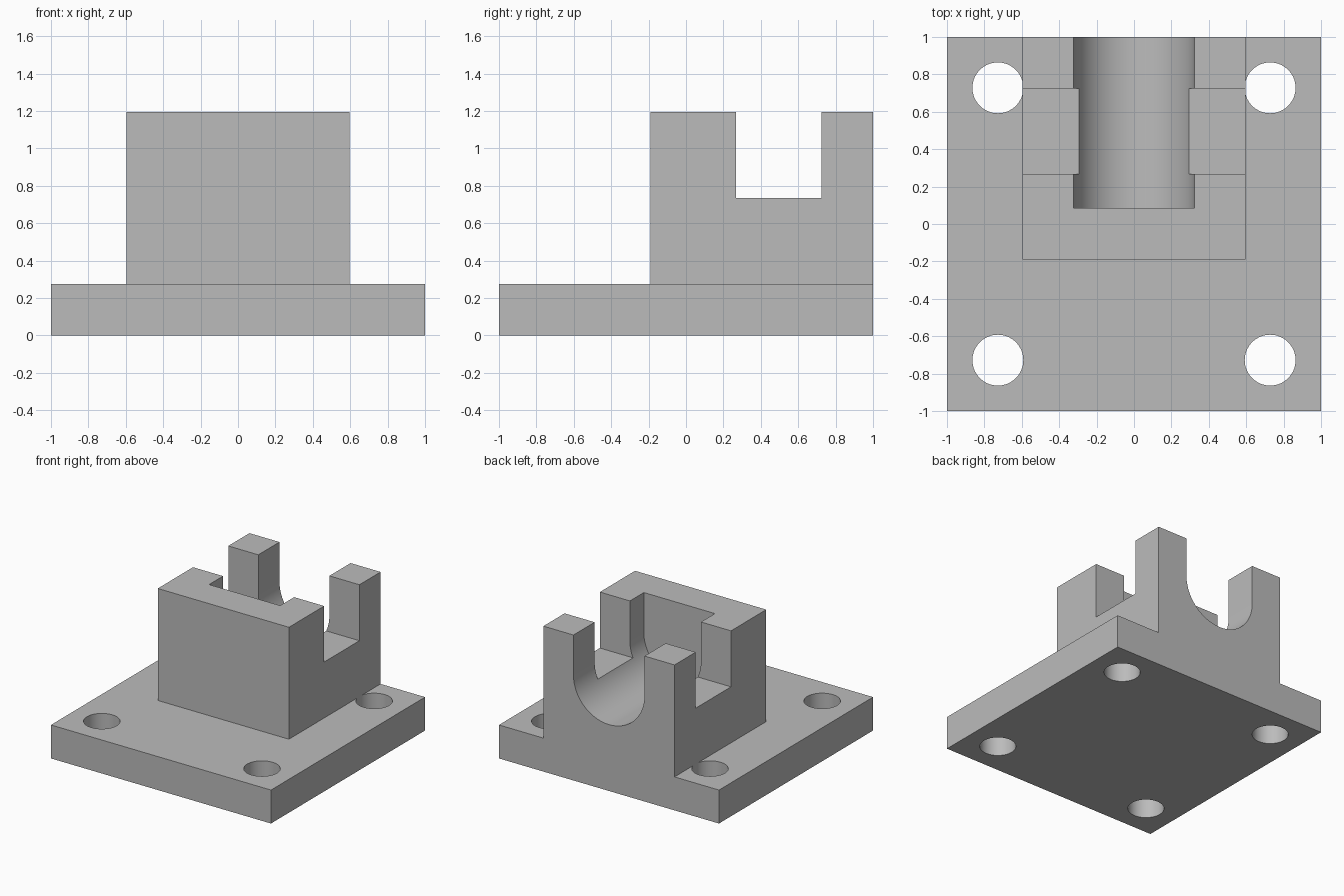
import bpy
import math
from mathutils import Matrix

cube = bpy.data.objects.get("Cube")
if cube:
    bpy.data.objects.remove(cube, do_unlink=True)

import bmesh

BASE_TOP, BLOCK_TOP = 0.275, 1.195

grey = bpy.data.materials.new("plain grey")
grey.use_nodes = True
colour = (0.5, 0.5, 0.5, 1)
grey.diffuse_color = colour
grey.node_tree.nodes["Principled BSDF"].inputs["Base Color"].default_value = colour


def add_object(name, bm):
    bmesh.ops.recalc_face_normals(bm, faces=bm.faces)
    mesh = bpy.data.meshes.new(name)
    bm.to_mesh(mesh)
    bm.free()
    mesh.materials.append(grey)
    obj = bpy.data.objects.new(name, mesh)
    bpy.context.collection.objects.link(obj)
    return obj


def box(name, x, y, z):
    bm = bmesh.new()
    bmesh.ops.create_cube(bm, size=1)
    size = [b - a for a, b in (x, y, z)]
    centre = [(a + b) / 2 for a, b in (x, y, z)]
    bmesh.ops.transform(bm, verts=bm.verts,
                        matrix=Matrix.Translation(centre) @ Matrix.Diagonal((*size, 1)))
    return add_object(name, bm)


def cylinder(name, x, y, radius):
    bm = bmesh.new()
    bmesh.ops.create_cone(bm, cap_ends=True, segments=64, radius1=radius, radius2=radius,
                          depth=2, matrix=Matrix.Translation((x, y, 0)))
    return add_object(name, bm)


def channel(name, radius, centre_z, top, y0, y1):
    # U-shaped profile swept along y
    bm = bmesh.new()
    arc = [math.pi + math.pi * i / 48 for i in range(49)]
    profile = [(radius * math.cos(a), centre_z + radius * math.sin(a)) for a in arc]
    profile += [(radius, top), (-radius, top)]
    face = bm.faces.new([bm.verts.new((x, y0, z)) for x, z in profile])
    swept = bmesh.ops.extrude_face_region(bm, geom=[face])["geom"]
    verts = [v for v in swept if isinstance(v, bmesh.types.BMVert)]
    bmesh.ops.translate(bm, verts=verts, vec=(0, y1 - y0, 0))
    return add_object(name, bm)


def boolean(target, other, operation="DIFFERENCE"):
    mod = target.modifiers.new(other.name, "BOOLEAN")
    mod.operation = operation
    mod.solver = "EXACT"
    mod.object = other
    bpy.context.view_layer.objects.active = target
    bpy.ops.object.modifier_apply(modifier=mod.name)
    bpy.data.objects.remove(other, do_unlink=True)


def smooth(obj):
    bpy.ops.object.select_all(action="DESELECT")
    obj.select_set(True)
    bpy.context.view_layer.objects.active = obj
    bpy.ops.object.shade_smooth_by_angle(angle=math.radians(30))


# Base plate with four bolt holes
base_plate = box("base_plate", (-1, 1), (-1, 1), (0, BASE_TOP))
for sx in (-1, 1):
    for sy in (-1, 1):
        boolean(base_plate, cylinder("bolt_hole", sx * 0.728, sy * 0.728, 0.136))

# Bearing block with a round-bottomed channel and a cross slot
bearing_block = box("bearing_block", (-0.596, 0.596), (-0.19, 1), (BASE_TOP, BLOCK_TOP))
boolean(bearing_block, channel("channel_cutter", 0.323, 0.868, 1.5, 0.086, 1.2))
boolean(bearing_block, box("slot_cutter", (-0.8, 0.8), (0.267, 0.725), (0.735, 1.5)))

for part in (base_plate, bearing_block):
    smooth(part)
